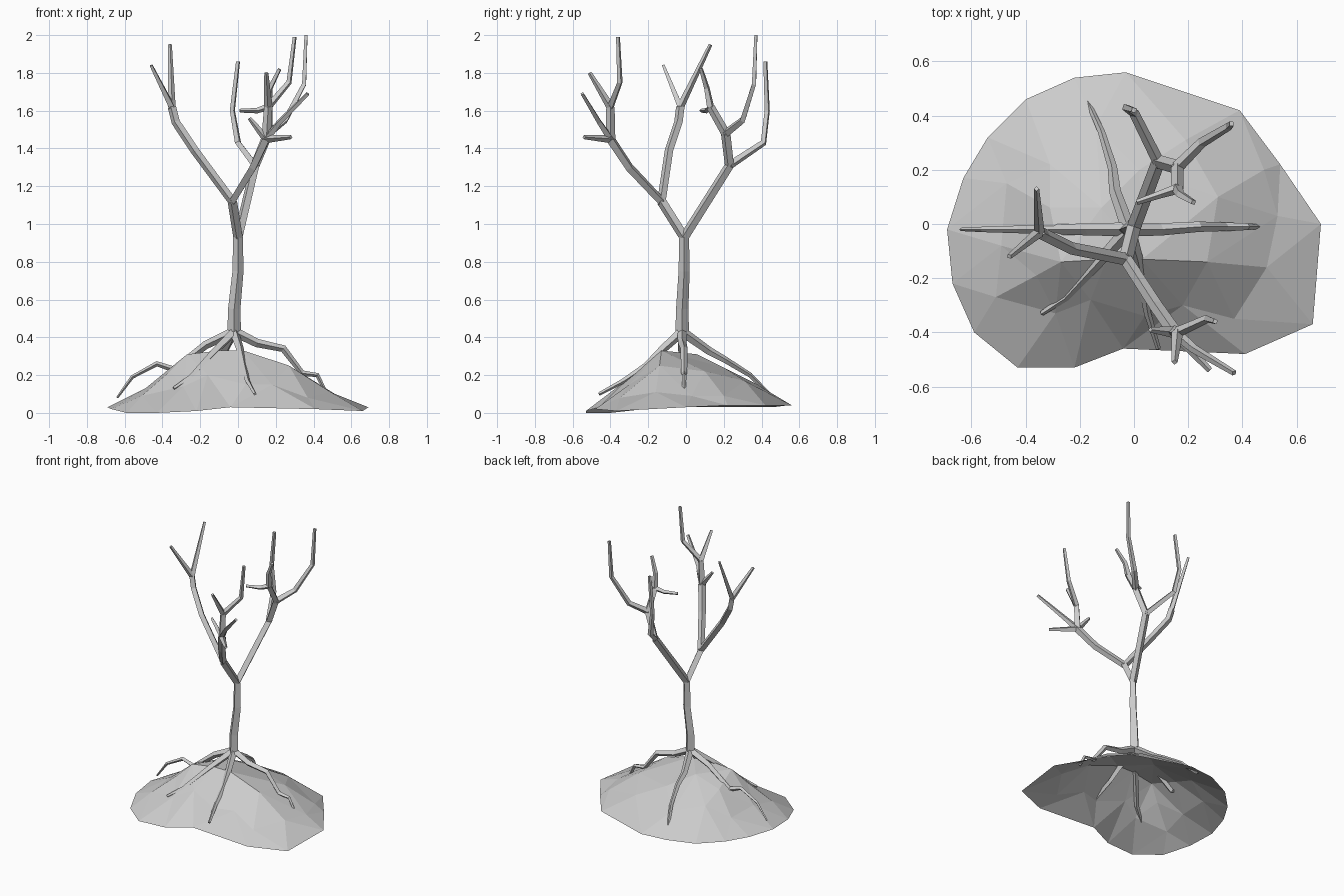
import bpy
import bmesh
from mathutils import Vector
from mathutils.geometry import delaunay_2d_cdt

default_cube = bpy.data.objects.get("Cube")
if default_cube:
    bpy.data.objects.remove(default_cube, do_unlink=True)

CM = 0.01  # all positions below are written in hundredths of a unit

grey = bpy.data.materials.new("light_grey")
grey.use_nodes = True
colour = (0.6, 0.6, 0.6, 1.0)
grey.diffuse_color = colour
grey.node_tree.nodes["Principled BSDF"].inputs["Base Color"].default_value = colour


def add_mesh_object(name, mesh):
    mesh.materials.clear()
    mesh.materials.append(grey)
    obj = bpy.data.objects.new(name, mesh)
    bpy.context.scene.collection.objects.link(obj)
    return obj


def limb(name, start_radius, end_radius, *points):
    """Four-sided tapering tube that runs through the given points."""
    curve = bpy.data.curves.new(name + "_path", "CURVE")
    curve.dimensions = "3D"
    curve.bevel_depth = CM
    curve.bevel_resolution = 0
    curve.use_fill_caps = True
    spline = curve.splines.new("POLY")
    spline.points.add(len(points) - 1)
    spline.use_smooth = False
    for i, (target, point) in enumerate(zip(spline.points, points)):
        target.co = (*(Vector(point) * CM), 1.0)
        blend = i / (len(points) - 1)
        target.radius = start_radius + (end_radius - start_radius) * blend
    helper = bpy.data.objects.new(name + "_helper", curve)
    bpy.context.scene.collection.objects.link(helper)
    bpy.context.view_layer.update()
    evaluated = helper.evaluated_get(bpy.context.evaluated_depsgraph_get())
    mesh = bpy.data.meshes.new_from_object(evaluated)
    mesh.name = name
    bpy.data.objects.remove(helper, do_unlink=True)
    bpy.data.curves.remove(curve)
    for face in mesh.polygons:
        face.use_smooth = False
    return add_mesh_object(name, mesh)


# Joints where limbs meet
base = (-2, -2, 43)
fork = (0, -1, 93)
front_fork = (-3, -13, 112)
left_fork = (-35, -3, 61)
right_fork = (-35, -3, 162)
cluster = (15, -40, 145)
cluster_top = (16, -40, 162)
back_fork = (9, 23, 131)
back_crown = (16, 21, 148)
back_top = (16, 13, 162)

# Trunk
limb("trunk", 3.6, 2.6, base, (-2, -2, 55), (0, -1, 75), fork)

# Front half of the crown
limb("front_bough", 2.6, 2.6, fork, front_fork)
limb("front_right_branch", 2.3, 2.3, front_fork, (-23, -9, 139),
     (-33, -4, 154), right_fork)
limb("right_tall_twig", 2.0, 1.0, right_fork, (-36, 13, 195))
limb("right_short_twig", 2.0, 1.0, right_fork, (-46, -12, 184))
limb("front_left_branch", 2.3, 2.6, front_fork, (8, -30, 130), cluster)
limb("cluster_stem", 2.6, 2.2, cluster, cluster_top)
limb("cluster_tall_twig", 2.0, 1.1, cluster_top, (27, -35, 175), (30, -36, 199))
limb("cluster_front_twig", 2.2, 1.1, cluster_top, (15, -51, 180))
limb("cluster_left_twig", 2.2, 1.1, cluster, (22, -46, 154), (37, -55, 169))
limb("cluster_low_twig", 2.2, 1.1, cluster, (28, -54, 146))
limb("cluster_stub", 2.2, 1.0, cluster, (6, -39, 156))

# Back half of the crown
limb("back_bough", 2.6, 2.5, fork, back_fork)
limb("back_right_branch", 2.2, 1.2, back_fork, (0, 41, 143),
     (-3, 43, 160), (0, 42, 186))
limb("back_left_stem", 2.5, 2.6, back_fork, back_crown)
limb("back_tall_branch", 2.3, 1.1, back_crown, (25, 30, 155),
     (35, 36, 174), (36, 37, 200))
limb("back_inner_branch", 2.4, 2.2, back_crown, back_top)
limb("back_inner_tall_twig", 2.1, 1.1, back_top, (17, 11, 172), (22, 8, 182))
limb("back_inner_side_twig", 1.9, 1.0, back_top, (10, 11, 160), (1, 8, 160))

# Roots spreading over the mound
limb("right_root", 2.6, 0.6, base, (-17, -2, 36), (-34, -2, 23),
     (-43, -2, 26), (-56, -2, 19), (-64, -2, 8))
limb("left_root", 2.6, 0.9, base, (10, -2, 37), (24, -1, 34),
     (34, -1, 21), (42, -1, 20), (46, -1, 12))
limb("back_root", 2.6, 0.9, base, (-7, 12, 33), (-8, 21, 28),
     (-12, 34, 20), (-17, 45, 9))
limb("front_right_root", 2.6, 0.9, base, (-13, -14, 32),
     (-25, -27, 19), (-34, -33, 13))
limb("front_root", 2.6, 0.9, base, (1, -12, 34), (3, -21, 25),
     (5, -33, 17), (9, -46, 10))

# Mound: an open faceted shell from a rim and a few high points
rim = [(-3, 56, 4), (-22, 54, 4), (-40, 46, 3), (-54, 32, 3), (-63, 17, 3),
       (-69, -2, 3), (-67, -22, 2), (-59, -40, 0), (-43, -53, 0),
       (-22, -53, 1), (-4, -46, 3), (41, -48, 2), (66, -37, 1),
       (69, 0, 3), (54, 22, 4), (39, 42, 4)]
hills = [(-27, -14, 31), (-10, -13, 33), (3, -13, 33), (-36, -19, 22),
         (27, -14, 25), (-31, 6, 25), (-31, 22, 19), (-12, 6, 31),
         (2, 20, 24), (-14, 36, 16), (19, 31, 17), (31, 10, 22),
         (48, 20, 9), (53, 3, 9), (49, -16, 11), (-16, -28, 20),
         (18, -30, 15), (-29, -33, 14), (4, -34, 15), (37, -35, 8),
         (-49, -8, 13), (-47, 15, 12), (-51, -27, 9)]
points = [Vector(p) * CM for p in rim + hills]
border = [(i, (i + 1) % len(rim)) for i in range(len(rim))]
flat, _, faces, origins, _, _ = delaunay_2d_cdt(
    [p.xy for p in points], border, [], 1, 1e-5)

bm = bmesh.new()
verts = [bm.verts.new(points[source[0]]) for source in origins]
for face in faces:
    bm.faces.new([verts[i] for i in face])
bm.normal_update()
for face in bm.faces:
    if face.normal.z < 0:
        face.normal_flip()
mound_mesh = bpy.data.meshes.new("mound")
bm.to_mesh(mound_mesh)
bm.free()
add_mesh_object("mound", mound_mesh)
